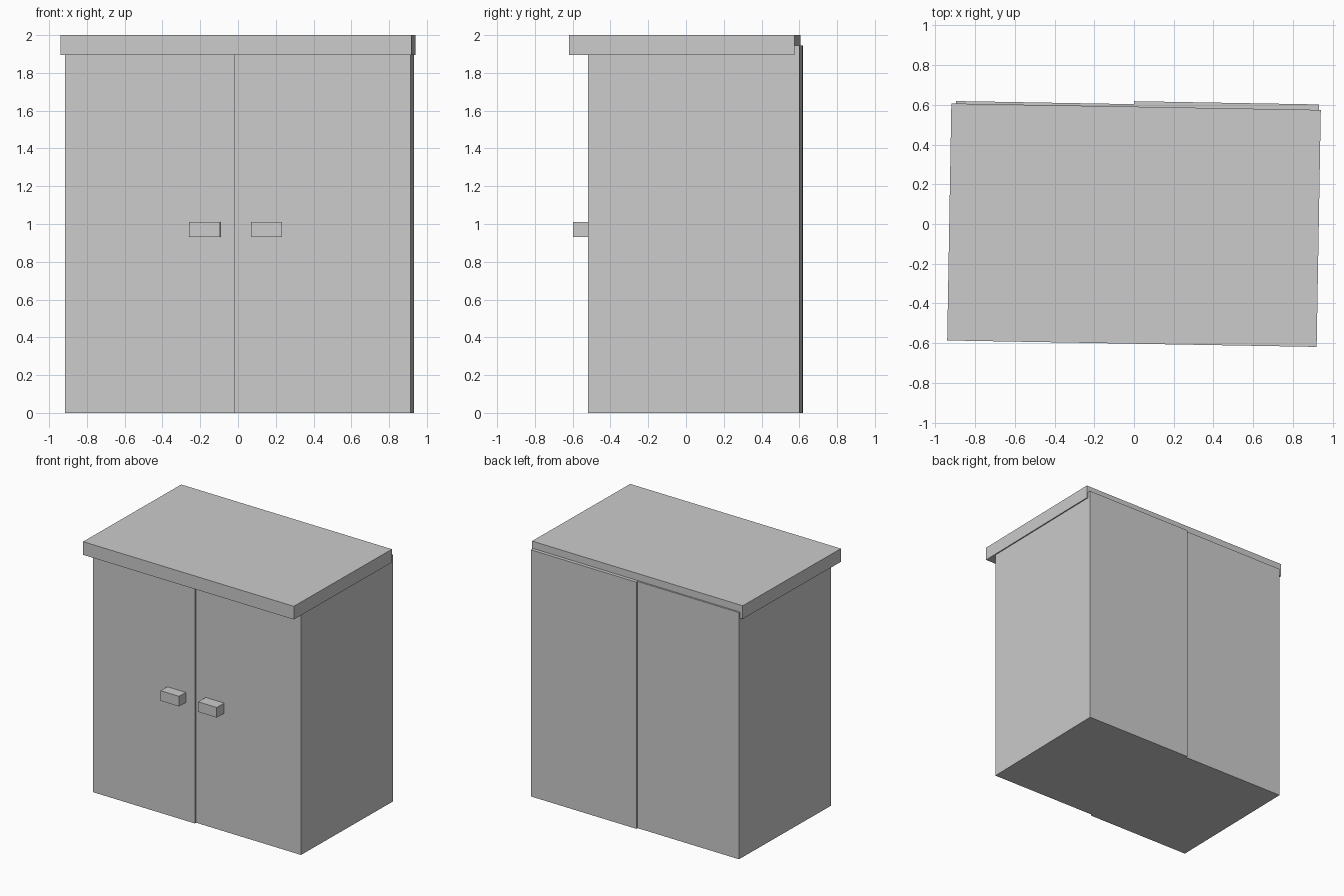
import bpy
import bmesh
import math
from mathutils import Matrix, Vector

cube = bpy.data.objects.get("Cube")
if cube:
    bpy.data.objects.remove(cube, do_unlink=True)

TURN = math.radians(-1)  # every part stands very slightly turned

grey = bpy.data.materials.new("light grey")
grey.use_nodes = True
colour = (0.6, 0.6, 0.6, 1)
grey.diffuse_color = colour
grey.node_tree.nodes["Principled BSDF"].inputs["Base Color"].default_value = colour


def box(name, centre, size):
    """Flat-faced box, turned about its own centre."""
    mesh = bpy.data.meshes.new(name)
    bm = bmesh.new()
    bmesh.ops.create_cube(bm, size=1, matrix=Matrix.Diagonal((*size, 1)))
    bm.to_mesh(mesh)
    bm.free()
    mesh.materials.append(grey)
    obj = bpy.data.objects.new(name, mesh)
    obj.location = Vector(centre)
    obj.rotation_euler.z = TURN
    bpy.context.collection.objects.link(obj)
    return obj


# Two cabinet halves, stepped slightly where they meet
box("right_cabinet_half", (-0.455, 0.051, 0.972), (0.9, 1.12, 1.944))
box("left_cabinet_half", (0.456, 0.05, 0.972), (0.932, 1.12, 1.944))

# Overhanging top board
box("top_board", (0, -0.006, 1.948), (1.86, 1.193, 0.104))

# Block handles, set into the doors
for name, x in (("right_handle", -0.176), ("left_handle", 0.152)):
    box(name, (x, -0.546, 0.971), (0.163, 0.1, 0.08))
